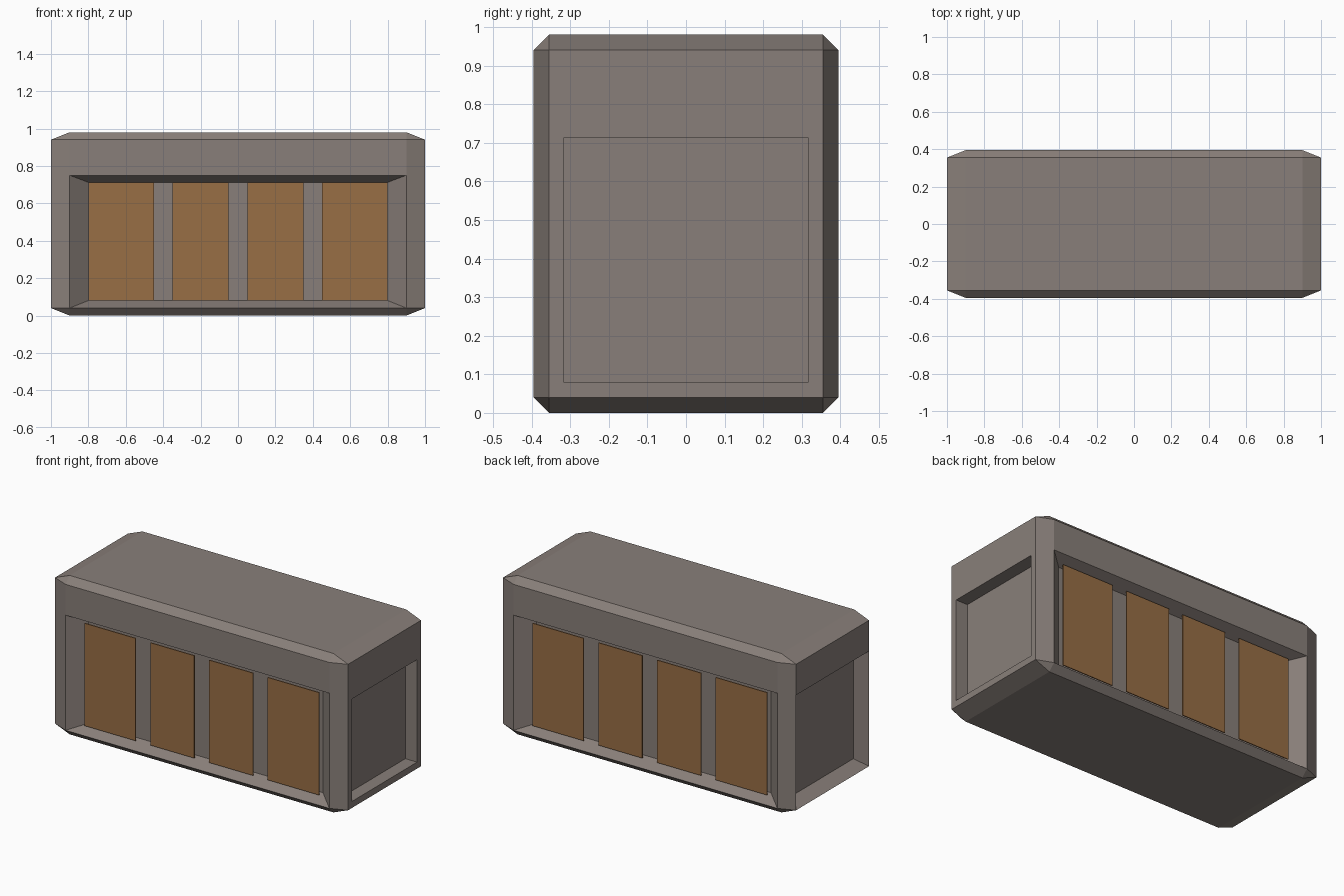
import bpy, bmesh
from math import copysign
from mathutils import Vector

cube = bpy.data.objects.get("Cube")
if cube:
    bpy.data.objects.remove(cube, do_unlink=True)


def material(name, rgb):
    m = bpy.data.materials.new(name)
    m.use_nodes = True
    m.diffuse_color = (*rgb, 1)
    m.node_tree.nodes["Principled BSDF"].inputs["Base Color"].default_value = (*rgb, 1)
    return m


def add_object(name, bm, mat):
    me = bpy.data.meshes.new(name)
    bm.to_mesh(me)
    bm.free()
    me.materials.append(mat)
    ob = bpy.data.objects.new(name, me)
    bpy.context.collection.objects.link(ob)
    return ob


stone = material("warm grey", (0.25, 0.213, 0.193))
wood = material("brown wood", (0.314, 0.156, 0.06))

HALF_Y, EDGE, HALF_Z = 0.395, 0.04, 0.49
SILL, LINTEL, OPENING_TOP = 0.08, 0.712, 0.75
DEPTH = 0.08


def find_face(bm, axis, sign):
    """Flat outer face in a direction, the lowest one if it is split."""
    normal = Vector((0, 0, 0))
    normal[axis] = sign
    faces = [f for f in bm.faces if f.normal.dot(normal) > 0.999]
    return min(faces, key=lambda f: f.calc_center_median().z)


def sink(bm, face, axis, across, level):
    """Inset a face and move the inner outline to the given place."""
    bmesh.ops.inset_individual(bm, faces=[face], thickness=0.01)
    other = 1 - axis
    mid = face.calc_center_median().z
    for v in face.verts:
        v.co[axis] = level
        v.co[other] = copysign(across, v.co[other])
        v.co.z = LINTEL if v.co.z > mid else SILL


# Chamfered body, chamfer stretched along x
bm = bmesh.new()
bmesh.ops.create_cube(bm, size=2)
bmesh.ops.bevel(bm, geom=bm.edges[:], offset=0.1, segments=1, affect='EDGES')
for v in bm.verts:
    for axis, half in ((1, HALF_Y), (2, HALF_Z)):
        c = v.co[axis]
        v.co[axis] = copysign(half if abs(c) > 0.95 else half - EDGE, c)
    v.co.z += HALF_Z
bm.normal_update()

# Tapered recesses in front, back and right end
for axis, sign, across, outer in ((1, -1, 0.8, HALF_Y), (1, 1, 0.8, HALF_Y),
                                  (0, -1, 0.317, 1)):
    f = find_face(bm, axis, sign)
    bmesh.ops.bisect_plane(bm, geom=[f] + f.edges[:] + f.verts[:],
                           plane_co=(0, 0, OPENING_TOP), plane_no=(0, 0, 1))
    bm.normal_update()
    sink(bm, find_face(bm, axis, sign), axis, across, sign * (outer - DEPTH))
    bm.normal_update()

# Straight-walled recess in the left end
panel = find_face(bm, 0, 1)
sink(bm, panel, 0, 0.317, 1)
sink(bm, panel, 0, 0.317, 1 - DEPTH)
bmesh.ops.recalc_face_normals(bm, faces=bm.faces[:])
add_object("bench_body", bm, stone)

# Thin wooden panels standing in the front and back recesses
for side, sign in (("front", -1), ("back", 1)):
    for i, (x0, x1) in enumerate(((-0.8, -0.45), (-0.35, -0.05),
                                  (0.05, 0.35), (0.45, 0.8))):
        bm = bmesh.new()
        bmesh.ops.create_cube(bm, size=1)
        bmesh.ops.scale(bm, vec=(x1 - x0, 0.006, LINTEL - SILL), verts=bm.verts)
        bmesh.ops.translate(bm, vec=((x0 + x1) / 2, sign * (HALF_Y - EDGE - 0.003),
                                     (LINTEL + SILL) / 2), verts=bm.verts)
        add_object(f"{side}_panel_{i + 1}", bm, wood)
